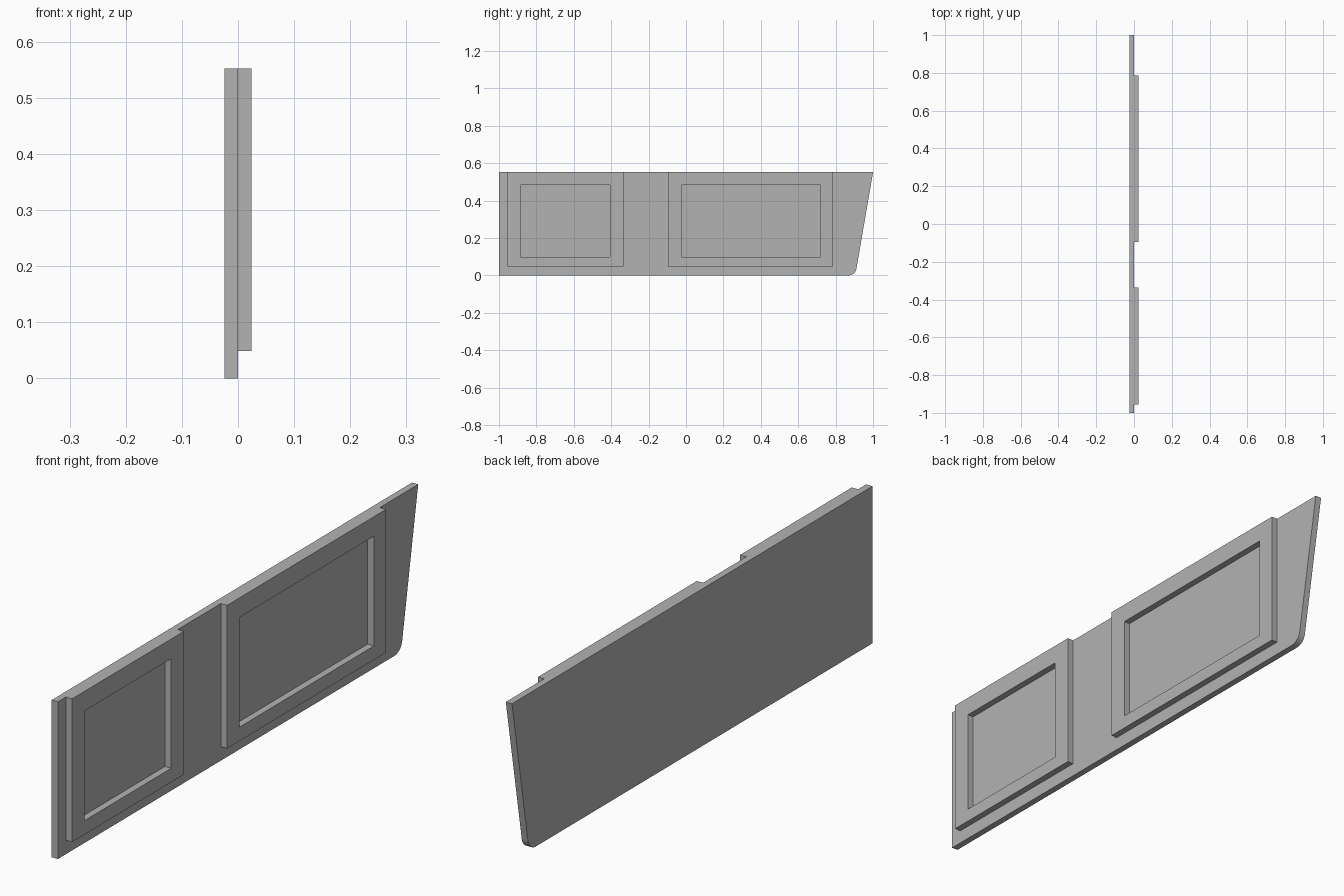
import bpy, bmesh, math

if "Cube" in bpy.data.objects:
    bpy.data.objects.remove(bpy.data.objects["Cube"])

grey = bpy.data.materials.new("plain_grey")
grey.diffuse_color = (0.45, 0.45, 0.45, 1)
grey.use_nodes = True
grey.node_tree.nodes["Principled BSDF"].inputs["Base Color"].default_value = grey.diffuse_color

BACK, MID, FACE = -0.024, 0.0, 0.024   # panel back, panel face, frame face
TOP = 0.552


def finish(name, bm):
    bmesh.ops.recalc_face_normals(bm, faces=bm.faces)
    mesh = bpy.data.meshes.new(name)
    bm.to_mesh(mesh)
    bm.free()
    obj = bpy.data.objects.new(name, mesh)
    bpy.context.collection.objects.link(obj)
    mesh.materials.append(grey)
    return obj


def extrude_x(bm, faces, dx):
    geom = bmesh.ops.extrude_face_region(bm, geom=faces)["geom"]
    verts = [g for g in geom if isinstance(g, bmesh.types.BMVert)]
    bmesh.ops.translate(bm, verts=verts, vec=(dx, 0, 0))


# Back panel: slanted rear edge with a rounded lower corner
lean = math.atan2(0.095, TOP)
radius, steps = 0.044, 10
outline = [(1.0, TOP), (-1.0, TOP), (-1.0, 0.0)]
for i in range(steps + 1):
    a = -math.pi / 2 + (math.pi / 2 - lean) * i / steps
    outline.append((0.868 + radius * math.cos(a), radius + radius * math.sin(a)))
bm = bmesh.new()
face = bm.faces.new([bm.verts.new((BACK, y, z)) for y, z in outline])
extrude_x(bm, [face], MID - BACK)
panel = finish("back_panel", bm)
bpy.context.view_layer.objects.active = panel
panel.select_set(True)
bpy.ops.object.shade_smooth_by_angle(angle=math.radians(30))
panel.select_set(False)


# Raised rectangular frames around open recesses
def frame(name, outer, inner):
    bm = bmesh.new()
    rings = []
    for y0, y1, z0, z1 in (outer, inner):
        corners = ((y0, z0), (y1, z0), (y1, z1), (y0, z1))
        rings.append([bm.verts.new((MID, y, z)) for y, z in corners])
    o, n = rings
    faces = [bm.faces.new((o[i], o[(i + 1) % 4], n[(i + 1) % 4], n[i]))
             for i in range(4)]
    extrude_x(bm, faces, FACE - MID)
    # Merge the flat corner joints into clean faces
    bmesh.ops.recalc_face_normals(bm, faces=bm.faces)
    finish(name, bm)


frame("front_frame", (-0.955, -0.335, 0.049, TOP), (-0.885, -0.405, 0.098, 0.483))
frame("rear_frame", (-0.095, 0.787, 0.049, TOP), (-0.025, 0.72, 0.098, 0.483))
